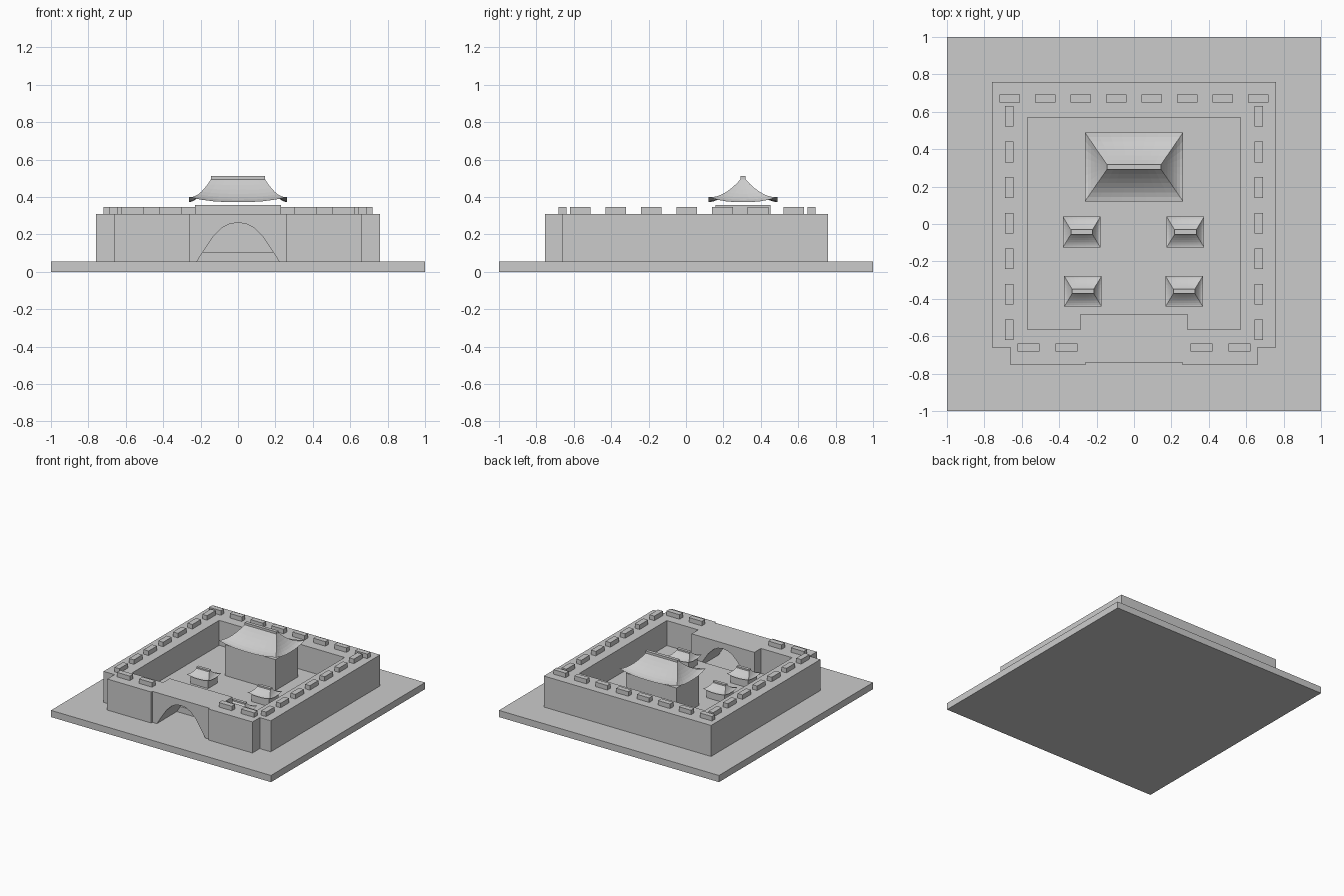
import bpy
import bmesh

cube = bpy.data.objects.get("Cube")
if cube:
    bpy.data.objects.remove(cube, do_unlink=True)

GREY = (0.6, 0.6, 0.6, 1)
stone = bpy.data.materials.new("plain grey")
stone.use_nodes = True
stone.diffuse_color = GREY
stone.node_tree.nodes["Principled BSDF"].inputs["Base Color"].default_value = GREY

BASE, FLOOR, WALL, MERLON = 0.055, 0.105, 0.31, 0.347


def finish(name, bm):
    bmesh.ops.recalc_face_normals(bm, faces=bm.faces)
    mesh = bpy.data.meshes.new(name)
    bm.to_mesh(mesh)
    bm.free()
    mesh.materials.append(stone)
    obj = bpy.data.objects.new(name, mesh)
    bpy.context.collection.objects.link(obj)
    return obj


def prism(name, points, offset):
    """Extrude a closed outline of 3D points along an offset."""
    bm = bmesh.new()
    face = bm.faces.new([bm.verts.new(p) for p in points])
    new = bmesh.ops.extrude_face_region(bm, geom=[face], use_keep_orig=True)["geom"]
    verts = [g for g in new if isinstance(g, bmesh.types.BMVert)]
    bmesh.ops.translate(bm, verts=verts, vec=offset)
    return finish(name, bm)


def box(name, x0, x1, y0, y1, z0, z1):
    outline = [(x0, y0, z0), (x1, y0, z0), (x1, y1, z0), (x0, y1, z0)]
    return prism(name, outline, (0, 0, z1 - z0))


def mirrored(half):
    return half + [(-x, y) for x, y in reversed(half)]


def curved_roof(name, cx, cy, eave, ridge, z, height, lift, sides=8, rings=7):
    """Concave hipped shell with upturned corners, from eave to ridge half sizes."""
    corners = [(-1, -1), (1, -1), (1, 1), (-1, 1)]
    bm = bmesh.new()
    loops = []
    for r in range(rings + 1):
        t = r / rings
        hx = eave[0] + (ridge[0] - eave[0]) * t
        hy = eave[1] + (ridge[1] - eave[1]) * t
        loop = []
        for i, (ax, ay) in enumerate(corners):
            bx, by = corners[(i + 1) % len(corners)]
            for s in range(sides):
                k = s / sides
                u, v = ax + (bx - ax) * k, ay + (by - ay) * k
                up = lift * (1 - t) * abs(2 * k - 1) ** 2.5
                loop.append(bm.verts.new((cx + hx * u, cy + hy * v, z + height * t ** 1.8 + up)))
        loops.append(loop)
    for low, high in zip(loops, loops[1:]):
        for i in range(len(low)):
            j = (i + 1) % len(low)
            bm.faces.new((low[i], low[j], high[j], high[i]))
    bm.faces.new(loops[-1])
    return finish(name, bm)


def pavilion(name, cx, cy, body, eave, ridge, body_top, roof_z, height, lift, cap):
    box(name + "_body", cx - body[0], cx + body[0], cy - body[1], cy + body[1], FLOOR, body_top)
    curved_roof(name + "_roof", cx, cy, eave, ridge, roof_z, height, lift)
    top = roof_z + height
    box(name + "_ridge", cx - ridge[0], cx + ridge[0], cy - ridge[1], cy + ridge[1], top, top + cap)


# Ground slab and raised courtyard
box("ground_slab", -1, 1, -1, 1, 0, BASE)
box("courtyard_floor", -0.57, 0.57, -0.48, 0.57, BASE, FLOOR)
for side, s in (("left", 1), ("right", -1)):
    box(side + "_courtyard_corner", *sorted((s * 0.285, s * 0.57)), -0.565, -0.48, BASE, FLOOR)

# Fortress wall, open at the gate
inner = [(0.57, 0.57), (0.57, -0.565), (0.285, -0.565), (0.285, -0.48), (0.26, -0.48)]
outer = [(0.26, -0.755), (0.66, -0.755), (0.66, -0.66), (0.76, -0.66), (0.76, 0.76)]
half = inner + outer
outline = half + [(-x, y) for x, y in reversed(half)]
prism("fortress_wall", [(x, y, BASE) for x, y in outline], (0, 0, WALL - BASE))

# Gate block with arched passage
gate = mirrored([(0, 0.263), (0.045, 0.256), (0.085, 0.235), (0.134, 0.187),
                 (0.18, 0.118), (0.22, BASE), (0.26, BASE), (0.26, WALL)])
gate.pop()
gate = [p for i, p in enumerate(gate) if p not in gate[:i]]
gate.append((-0.26, WALL)) if (-0.26, WALL) not in gate else None
prism("gate_arch", [(x, -0.74, z) for x, z in gate], (0, 0.26, 0))

# Merlons along the wall top
for i in range(7):
    y = 0.575 - 0.19 * i
    for side, s in (("left", 1), ("right", -1)):
        box(side + "_merlon", s * 0.667 - 0.022, s * 0.667 + 0.022, y - 0.055, y + 0.055, WALL, MERLON)
for i in range(8):
    x = 0.19 * (i - 3.5)
    box("back_merlon", x - 0.055, x + 0.055, 0.65, 0.692, WALL, MERLON)
for x in (-0.565, -0.362, 0.362, 0.565):
    box("front_merlon", x - 0.059, x + 0.059, -0.682, -0.638, WALL, MERLON)

# Main hall and four small pavilions
pavilion("main_hall", 0, 0.305, (0.23, 0.147), (0.263, 0.185), (0.145, 0.0135),
         0.358, 0.372, 0.122, 0.028, 0.018)
for name, x, y in (("back_right_pavilion", -0.28, -0.043), ("back_left_pavilion", 0.275, -0.043),
                   ("front_right_pavilion", -0.273, -0.36), ("front_left_pavilion", 0.268, -0.36)):
    pavilion(name, x, y, (0.08, 0.06), (0.1, 0.082), (0.058, 0.0125),
             0.168, 0.172, 0.045, 0.012, 0.012)
